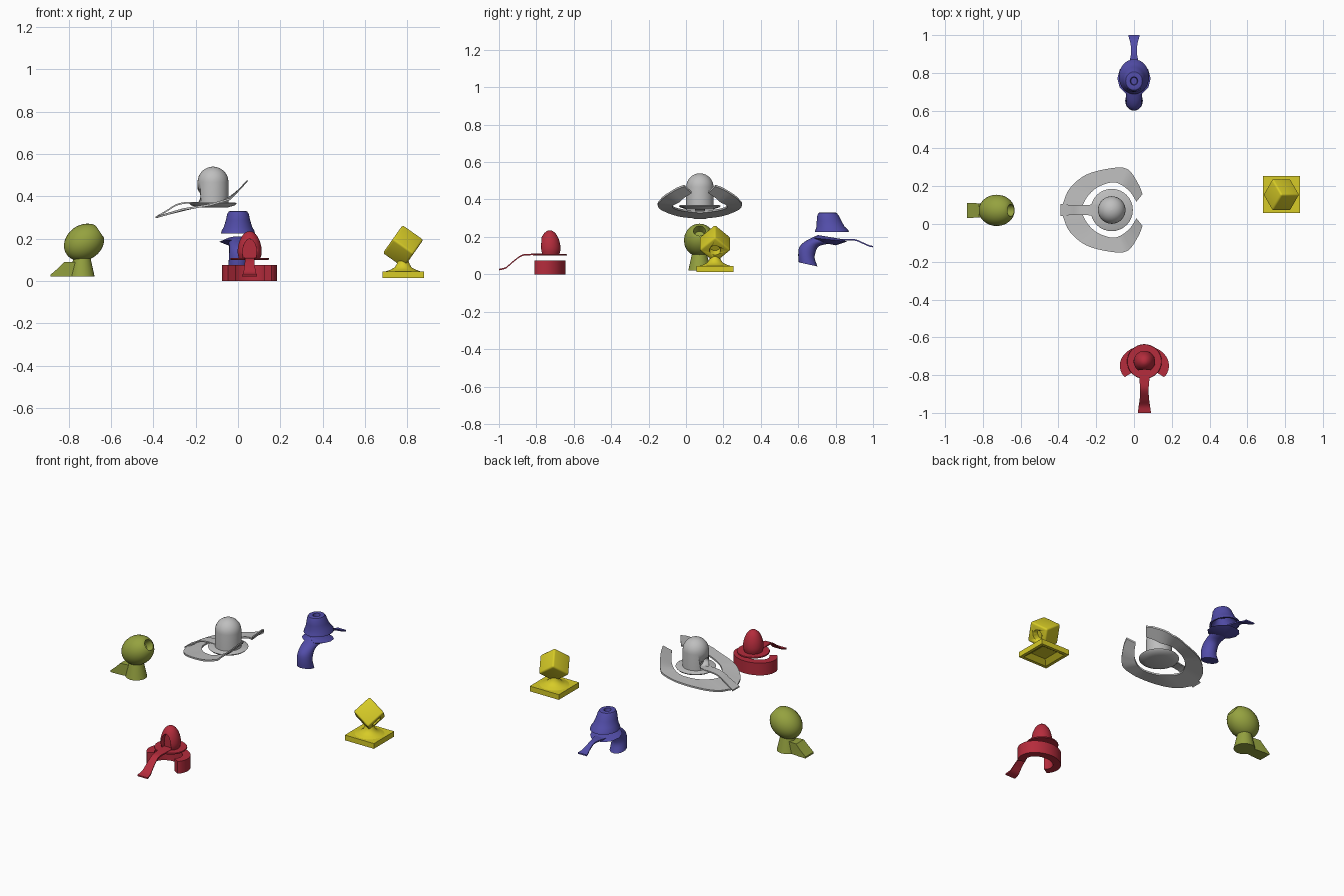
import bpy, bmesh, math
from mathutils import Vector, Matrix

if "Cube" in bpy.data.objects:
    bpy.data.objects.remove(bpy.data.objects["Cube"])

def mat(name, rgb):
    m = bpy.data.materials.new(name)
    m.diffuse_color = (*rgb, 1)
    m.use_nodes = True
    m.node_tree.nodes["Principled BSDF"].inputs["Base Color"].default_value = m.diffuse_color
    return m

GRAY = mat("light_gray", (0.52, 0.52, 0.52))
BLUE = mat("blue", (0.085, 0.075, 0.40))
RED = mat("red", (0.46, 0.025, 0.045))
OLIVE = mat("olive", (0.30, 0.36, 0.05))
YELLOW = mat("yellow", (0.68, 0.60, 0.02))

def finish(name, bm, material, angle=35):
    bmesh.ops.recalc_face_normals(bm, faces=bm.faces)
    me = bpy.data.meshes.new(name)
    bm.to_mesh(me)
    bm.free()
    ob = bpy.data.objects.new(name, me)
    bpy.context.collection.objects.link(ob)
    me.materials.append(material)
    bpy.ops.object.select_all(action='DESELECT')
    ob.select_set(True)
    bpy.context.view_layer.objects.active = ob
    bpy.ops.object.shade_smooth_by_angle(angle=math.radians(angle))
    return ob

def loft(name, rings, material, caps=True, angle=35):
    """Skin a row of closed rings with equal point counts."""
    bm = bmesh.new()
    vs = [[bm.verts.new(p) for p in r] for r in rings]
    n = len(vs[0])
    for a, b in zip(vs, vs[1:]):
        for i in range(n):
            j = (i + 1) % n
            bm.faces.new((a[i], a[j], b[j], b[i]))
    if caps:
        bm.faces.new(vs[0])
        bm.faces.new(vs[-1])
    return finish(name, bm, material, angle)

def lathe(name, profile, material, origin, rot=None, seg=32):
    """Profile of (radius, height) turned around a local z axis."""
    M = Matrix.Translation(origin) @ (rot.to_matrix().to_4x4() if rot else Matrix())
    rings = [[M @ Vector((max(r, 0.0005) * math.cos(t), max(r, 0.0005) * math.sin(t), h))
              for t in (2 * math.pi * i / seg for i in range(seg))] for r, h in profile]
    return loft(name, rings, material)

def smooth(pts, sub=5):
    """Catmull-Rom resampling of any tuples."""
    p = [Vector(q) for q in pts]
    p = [2 * p[0] - p[1]] + p + [2 * p[-1] - p[-2]]
    out = []
    for a, b, c, d in zip(p, p[1:], p[2:], p[3:]):
        for k in range(sub):
            t = k / sub
            out.append(0.5 * (2 * b + (c - a) * t + (2 * a - 5 * b + 4 * c - d) * t * t
                              + (3 * b - a - 3 * c + d) * t ** 3))
    return out + [p[-2]]

def tongue(name, path, material, origin, direction, thick=0.008):
    """Thin ribbon: path of (distance, height, half width)."""
    d = Vector(direction)
    s = Vector((-d.y, d.x, 0))
    rings = []
    for u, z, w in smooth(path):
        c = Vector((origin[0], origin[1], z)) + d * u
        up = Vector((0, 0, thick / 2))
        rings.append([c - s * w - up, c + s * w - up, c + s * w + up, c - s * w + up])
    return loft(name, rings, material)

def carve(ob, origin, rot, radii, depth):
    """Cut an elliptical pocket along a local z axis."""
    bm = bmesh.new()
    bmesh.ops.create_cone(bm, cap_ends=True, segments=32, radius1=1, radius2=1, depth=2)
    M = Matrix.Translation(origin) @ rot.to_matrix().to_4x4() @ Matrix.Diagonal((*radii, depth, 1))
    bmesh.ops.transform(bm, matrix=M, verts=bm.verts)
    cut = finish("cutter", bm, ob.data.materials[0])
    mod = ob.modifiers.new("hole", 'BOOLEAN')
    mod.operation, mod.solver, mod.object = 'DIFFERENCE', 'EXACT', cut
    bpy.context.view_layer.objects.active = ob
    bpy.ops.object.modifier_apply(modifier="hole")
    bpy.data.objects.remove(cut)

def aim(v):
    return Vector(v).to_track_quat('Z', 'Y')

# ---- gray piece: dome, disc, open wavy ring, strip towards -x ----
gx, gy = -0.118, 0.074
dome = [(0.073, 0.362), (0.073, 0.467)] + [
    (0.073 * math.cos(a), 0.467 + 0.073 * math.sin(a)) for a in (math.pi / 2 * i / 8 for i in range(1, 9))]
g = lathe("gray_dome", dome, GRAY, (gx, gy, 0))
carve(g, (gx - 0.075, gy, 0.40), aim((1, 0, 0)), (0.042, 0.032), 0.05)
lathe("gray_disc", [(0.07, 0.347), (0.105, 0.358), (0.112, 0.366), (0.105, 0.37), (0, 0.37)], GRAY, (gx, gy, 0))

def ring_z(x):
    pts = [(-0.39, 0.30), (-0.26, 0.338), (-0.13, 0.36), (-0.035, 0.388), (0.0, 0.425), (0.046, 0.475)]
    for (x0, z0), (x1, z1) in zip(pts, pts[1:]):
        if x <= x1 or x1 == pts[-1][0]:
            return z0 + (z1 - z0) * (x - x0) / (x1 - x0)

# half outline: outer x, outer y, inner x, inner y (y measured from the axis)
half = [(-0.385, 0, -0.275, 0), (-0.372, 0.045, -0.265, 0.04), (-0.34, 0.115, -0.235, 0.085),
        (-0.255, 0.186, -0.19, 0.122), (-0.13, 0.22, -0.12, 0.146), (-0.035, 0.217, -0.07, 0.135),
        (0.022, 0.14, -0.02, 0.095), (0.045, 0.084, 0.013, 0.044)]
outline = [(a, -b, c, -d) for a, b, c, d in half[:0:-1]] + half
rings = []
for a, b, c, d in smooth(outline, 4):
    za, zc, t = ring_z(a), ring_z(c), 0.005
    rings.append([(a, gy + b, za - t), (a, gy + b, za + t), (c, gy + d, zc + t), (c, gy + d, zc - t)])
loft("gray_open_ring", rings, GRAY)
tongue("gray_strip", [(0.03, 0.366, 0.028), (0.11, 0.37, 0.028), (0.17, 0.36, 0.026), (0.22, 0.33, 0.027),
                      (0.272, 0.30, 0.032)], GRAY, (gx, gy), (-1, 0, 0))

# ---- red piece: egg, disc, horseshoe base, tongue towards -y ----
rx, ry = 0.055, -0.728
egg = smooth([(0.05, 0.104), (0.057, 0.135), (0.052, 0.175), (0.036, 0.212), (0.016, 0.231), (0, 0.235)], 3)
r = lathe("red_egg", [tuple(p) for p in egg], RED, (rx, ry, 0))
carve(r, (rx, ry - 0.06, 0.13), aim((0, 1, 0)), (0.033, 0.068), 0.045)
lathe("red_disc", [(0, 0.1), (0.09, 0.1), (0.092, 0.104), (0.09, 0.108), (0, 0.108)], RED, (rx, ry, 0))
rings = []
for i in range(33):
    a = math.radians(-38 + 256 * i / 32)
    o = (rx + 0.13 * math.cos(a), max(-0.81, ry - 0.022 + 0.105 * math.sin(a)))
    n = (rx + 0.085 * math.cos(a), max(-0.81, ry - 0.022 + 0.06 * math.sin(a)))
    rings.append([(*o, 0), (*o, 0.075), (*n, 0.075), (*n, 0)])
loft("red_horseshoe_base", rings, RED)
tongue("red_tongue", [(0.02, 0.106, 0.03), (0.1, 0.106, 0.026), (0.15, 0.1, 0.022), (0.2, 0.065, 0.025),
                      (0.235, 0.035, 0.03), (0.272, 0.025, 0.035)], RED, (rx, ry), (0, -1, 0))

# ---- blue piece: bell with top hole, lens plate, curved leg, tongue towards +y ----
def ellipse(cy, z, a, b, tilt=0.0, n=32):
    return [(a * math.cos(t), cy + b * math.sin(t), z + tilt * math.sin(t))
            for t in (2 * math.pi * i / n for i in range(n))]

bell = [(0.76, 0.295, 0.035, 0.04), (0.78, 0.226, 0.07, 0.08), (0.78, 0.225, 0.08, 0.092),
        (0.78, 0.236, 0.078, 0.088), (0.773, 0.255, 0.067, 0.075), (0.765, 0.285, 0.058, 0.066),
        (0.759, 0.315, 0.051, 0.057), (0.757, 0.328, 0.044, 0.049), (0.757, 0.331, 0.034, 0.038),
        (0.757, 0.329, 0.02, 0.022), (0.757, 0.305, 0.017, 0.018)]
loft("blue_bell", [ellipse(*b) for b in bell], BLUE)
loft("blue_plate", [ellipse(0.75, 0.165, 0.03, 0.05, -0.01, 12), ellipse(0.77, 0.185, 0.088, 0.092, -0.01, 12),
                    ellipse(0.765, 0.2, 0.05, 0.06, -0.01, 12)], BLUE)
rings = []
for ay, az, by, bz, w in smooth([(0.603, 0.064, 0.703, 0.042, 0.047), (0.6, 0.105, 0.688, 0.085, 0.044),
                                 (0.607, 0.147, 0.692, 0.115, 0.042), (0.64, 0.178, 0.71, 0.15, 0.042),
                                 (0.69, 0.203, 0.77, 0.165, 0.045)], 3):
    c, h = Vector((0, (ay + by) / 2, (az + bz) / 2)), Vector((0, (by - ay) / 2, (bz - az) / 2))
    rings.append([c + h * math.cos(t) + Vector((w * math.sin(t), 0, 0))
                  for t in (2 * math.pi * i / 20 for i in range(20))])
loft("blue_leg", rings, BLUE)
tongue("blue_tongue", [(0.05, 0.183, 0.04), (0.12, 0.186, 0.022), (0.16, 0.182, 0.015), (0.2, 0.165, 0.018),
                       (0.23, 0.152, 0.025), (0.25, 0.148, 0.03)], BLUE, (0, 0.75), (0, 1, 0))

# ---- olive piece: egg ball with tilted socket, cone stand, wedge foot towards -x ----
oy = 0.072
ball = [(0.083 * math.sin(a), -0.1 * math.cos(a)) for a in (math.radians(8 * i) for i in range(20))]
ball += [(0.032, 0.09), (0.027, 0.045), (0, 0.04)]
lathe("olive_ball", ball, OLIVE, (-0.727, oy, 0.182), aim((0.83, 0, 0.56)), 24)
lathe("olive_stand", [(0.06, 0.02), (0.04, 0.11)], OLIVE, (-0.737, oy, 0), seg=24)
loft("olive_foot", [[(x, oy - w, 0.02), (x, oy + w, 0.02), (x, oy + w, z), (x, oy - w, z)]
                    for x, z, w in ((-0.885, 0.03, 0.039), (-0.85, 0.06, 0.039),
                                    (-0.82, 0.09, 0.037), (-0.755, 0.09, 0.03))], OLIVE, angle=15)

# ---- yellow piece: cube on its corner, flared neck, hollow square plate ----
yx, yy = 0.78, 0.155
bm = bmesh.new()
bmesh.ops.create_cube(bm, size=0.12)
bmesh.ops.bevel(bm, geom=bm.edges[:], offset=0.01, segments=3, profile=0.5, affect='EDGES')
R = Vector((1, 1, 1)).rotation_difference(Vector((0, 0, 1))).to_matrix()
corner = R @ Vector((1, 1, -1))
R = Matrix.Rotation(-math.atan2(corner.y, corner.x), 3, 'Z') @ R
bmesh.ops.transform(bm, matrix=Matrix.Translation((yx, yy, 0.163)) @ R.to_4x4(), verts=bm.verts)
cube = finish("yellow_cube", bm, YELLOW)
n = Vector((math.sqrt(2 / 3), 0, -math.sqrt(1 / 3)))
carve(cube, Vector((yx, yy, 0.163)) + n * 0.06, aim(n), (0.03, 0.03), 0.04)
sq = lambda h, z: [(yx + sx * h, yy + sy * h, z) for sx, sy in ((-1, -1), (1, -1), (1, 1), (-1, 1))]
loft("yellow_plate", [sq(0.05, 0.035), sq(0.08, 0.013), sq(0.098, 0.013), sq(0.098, 0.045)], YELLOW)
lathe("yellow_neck", [(0.085, 0.044), (0.06, 0.053), (0.04, 0.064), (0.03, 0.08), (0.026, 0.095)],
      YELLOW, (yx, yy, 0))
